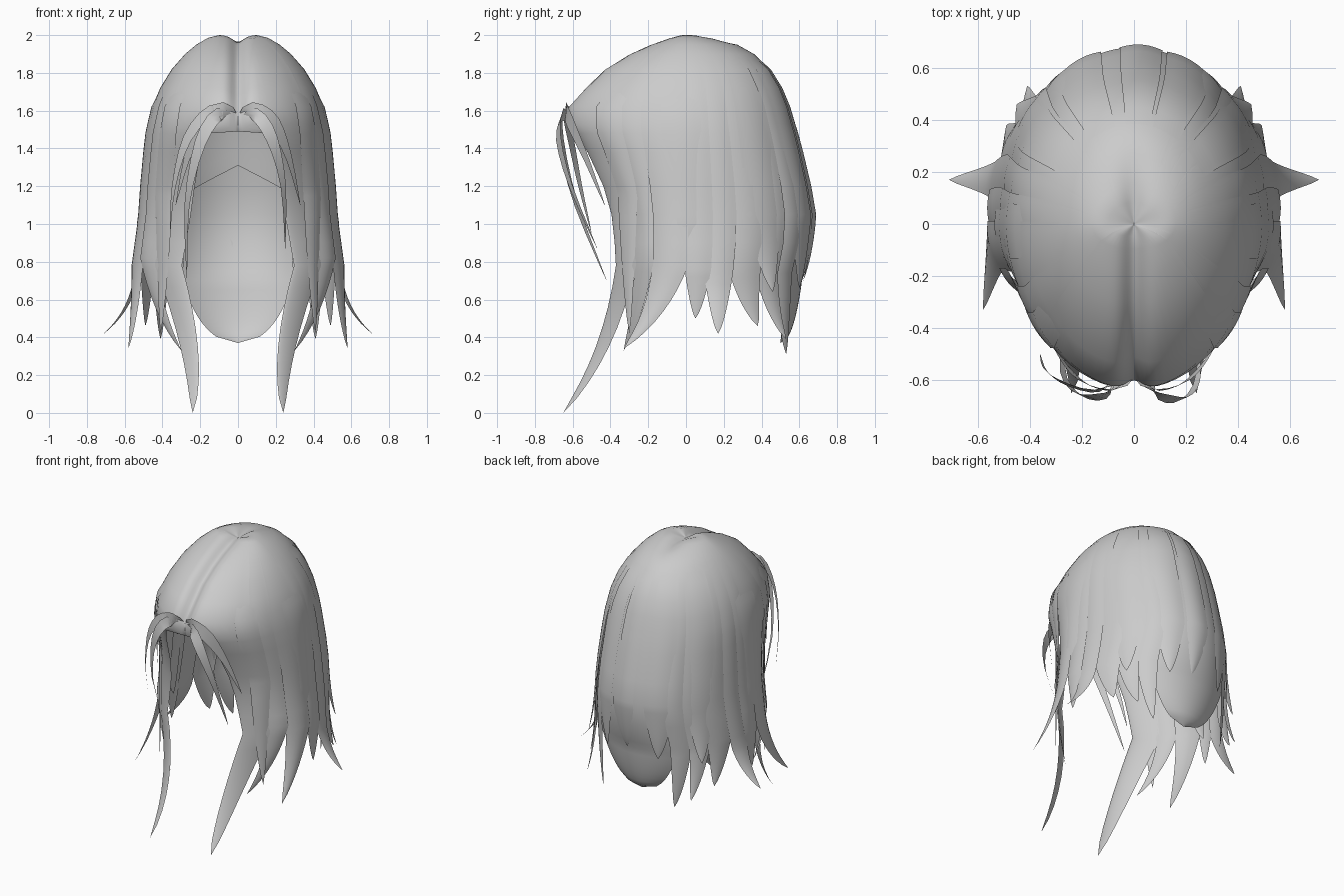
import bpy, math
from mathutils import Vector

if "Cube" in bpy.data.objects:
    bpy.data.objects.remove(bpy.data.objects["Cube"])

hair = bpy.data.materials.new("hair_grey")
hair.diffuse_color = (0.6, 0.6, 0.6, 1)
hair.use_nodes = True
hair.node_tree.nodes["Principled BSDF"].inputs["Base Color"].default_value = hair.diffuse_color

# Rows of the hair volume: height, side radius, front radius, back radius, face opening angle
ROWS = [
    (2.0, 0, 0, 0, 0), (2.0, .10, .05, .08, 0), (1.985, .16, .10, .15, 0),
    (1.95, .22, .20, .27, 0), (1.90, .28, .31, .36, 0), (1.82, .35, .44, .44, 0),
    (1.72, .41, .54, .50, 0), (1.62, .45, .63, .54, 0), (1.53, .47, .63, .565, 0),
    (1.48, .48, .62, .58, 19), (1.38, .49, .57, .605, 24), (1.2, .505, .49, .645, 27),
    (1.05, .515, .45, .67, 29), (.9, .535, .44, .66, 31), (.75, .555, .44, .625, 33),
    (.6, .58, .45, .57, 35), (.3, .60, .48, .5, 35),
]


def row_at(z):
    for a, b in zip(ROWS, ROWS[1:]):
        if a[0] >= z >= b[0] and a[0] > b[0]:
            t = (a[0] - z) / (a[0] - b[0])
            return tuple(p + (q - p) * t for p, q in zip(a, b))
    return ROWS[-1]


def surface(row, deg, puff=0.0):
    """Point on the hair volume; 0 degrees is the front, 180 the back."""
    z, w, f, b, _ = row
    a = math.radians(deg)
    x = w * math.sin(a) * (1 + puff)
    c = math.cos(a)
    y = -(f if c > 0 else b) * c * (1 + puff)
    if z > 1.4:  # centre parting groove
        g = math.exp(-(x / .045) ** 2) * max(0, min(1, (.25 - y) / .2))
        z -= .04 * g
        y += .03 * g * min(1, abs(y) * 2)
    return Vector((x, y, z))


def sheet(name, grid, side=1):
    """Mesh from a grid of points, mirrored when side is -1."""
    n = len(grid[0])
    verts = [(p.x * side, p.y, p.z) for r in grid for p in r]
    faces = []
    for i in range(len(grid) - 1):
        for j in range(n - 1):
            q = [i * n + j, (i + 1) * n + j, (i + 1) * n + j + 1, i * n + j + 1]
            faces.append(q if side > 0 else q[::-1])
    me = bpy.data.meshes.new(name)
    me.from_pydata(verts, [], faces)
    me.materials.append(hair)
    me.shade_smooth()
    ob = bpy.data.objects.new(name, me)
    bpy.context.collection.objects.link(ob)
    return ob


def lock(name, a0, a1, notch, tip, power=.75, cols=7, top=2.1, lift=0.0, tilt=0.0,
         front=False, side=1):
    """A lock that follows the volume down to the notch, then tapers to its tip."""
    tip = Vector(tip)
    rows = [r for r in ROWS if notch + .02 < r[0] <= top] + [row_at(notch)]
    grid = []
    for k, r in enumerate(rows):
        line = []
        for j in range(cols):
            u = j / (cols - 1)
            start = r[4] if front else a0
            ang = start + (a1 - start) * (u * u if front else u)
            puff = (.012 * math.sin(math.pi * u) + tilt * u) * max(0, min(1, (1.85 - r[0]) / .6))
            if lift and k == 0:
                puff = -.01
            line.append(surface(r, ang, puff + (lift if k else 0)))
        grid.append(line)
    base = grid[-1]
    mid = (base[0] + base[-1]) / 2
    bend = mid.lerp(tip, .25)
    if front:
        bend.x = mid.x + (tip.x - mid.x) * 1.2
    bend.z = mid.z + (tip.z - mid.z) * .6
    for k in range(1, 9):
        s = k / 8
        c = mid * (1 - s) ** 2 + bend * 2 * s * (1 - s) + tip * s * s
        grid.append([c + (p - mid) * (1 - s) ** power for p in base])
    return sheet(name, grid, side)


def ribbon(name, pts, width):
    """A loose thin strand along a path, narrowing to its end."""
    pts = [Vector(p) for p in pts]
    path = []
    for i in range(len(pts) - 1):  # smooth the path
        p0, p1, p2 = pts[max(i - 1, 0)], pts[i], pts[i + 1]
        p3 = pts[min(i + 2, len(pts) - 1)]
        for k in range(3):
            t = k / 3
            path.append(.5 * (2 * p1 + (p2 - p0) * t + (2 * p0 - 5 * p1 + 4 * p2 - p3) * t * t
                              + (3 * p1 - p0 - 3 * p2 + p3) * t ** 3))
    path.append(pts[-1])
    grid = []
    for i, p in enumerate(path):
        d = path[min(i + 1, len(path) - 1)] - path[max(i - 1, 0)]
        across = d.cross(Vector((p.x * 1.6, p.y, 0))).normalized()
        t = i / (len(path) - 1)
        h = width * min(1, .4 + 3 * t) * min(1, 1.8 * (1 - t) + .02)
        grid.append([p - across * h, p, p + across * h])
    return sheet(name, grid)


# Side locks: start angle, end angle, notch height, tip
LOCKS = [
    (52, 68, .82, (.30, -.33, .33)),
    (66, 91, .78, (.58, -.33, .34)),
    (89, 102, .76, (.56, .05, .50)),
    (100, 113, .68, (.71, .17, .42)),
    (111, 128, .76, (.49, .38, .46)),
    (126, 140, .74, (.41, .53, .39)),
    (138, 152, .74, (.28, .53, .31)),
]
for side, word in ((1, "right"), (-1, "left")):
    lock(f"front_lock_{word}", 0, 53, .78, (.24, -.65, 0), power=.62, cols=14, front=True, side=side)
    for i, (a0, a1, notch, tip) in enumerate(LOCKS):
        lock(f"side_lock_{word}_{i + 1}", a0, a1, notch, tip, tilt=.022, side=side)
    # Overlapping outer layers
    lock(f"temple_layer_{word}", 42, 58, 1.15, (.41, -.30, .42), top=1.75, lift=.018, side=side)
    lock(f"ear_layer_{word}", 78, 98, 1.0, (.545, .05, .68), top=1.72, lift=.015, side=side)
    lock(f"rear_layer_{word}", 118, 138, 1.05, (.45, .46, .64), top=1.93, lift=.018, side=side)
    lock(f"nape_layer_{word}", 146, 166, 1.0, (.20, .60, .66), top=1.93, lift=.018, side=side)

# Rounded back panel and its centre layer
lock("back_panel", 148, 212, .70, (0, .50, .37), power=.45, cols=17)
lock("back_centre_layer", 168, 186, 1.0, (.03, .62, .70), top=1.93, lift=.018)

# Inner scalp lining with a peaked hem
lining = []
for k in range(9):
    line = []
    for j in range(17):
        a = 90 + 180 * j / 16
        hem = 1.31 - .17 * min(1, abs(a - 180) / 40)
        p = surface(row_at(1.9 + (hem - 1.9) * k / 8), a, -.05)
        line.append(p)
    lining.append(line)
sheet("scalp_lining", lining)

# Loose fringe strands
for s, word in ((1, "right"), (-1, "left")):
    ribbon(f"fringe_sweep_{word}", [(.01 * s, -.57, 1.54), (.08 * s, -.635, 1.60), (.19 * s, -.61, 1.53),
                                    (.27 * s, -.53, 1.35), (.33 * s, -.43, 1.1)], .045)
ribbon("fringe_wisp_right", [(.01, -.56, 1.51), (.09, -.65, 1.58), (.18, -.675, 1.45),
                             (.24, -.61, 1.2), (.25, -.47, .87)], .036)
ribbon("fringe_wisp_left", [(-.01, -.56, 1.51), (-.10, -.65, 1.58), (-.20, -.66, 1.43),
                            (-.27, -.58, 1.1), (-.27, -.42, .70)], .036)
ribbon("fringe_wisp_outer", [(-.02, -.57, 1.56), (-.14, -.64, 1.60), (-.27, -.61, 1.45),
                             (-.34, -.56, 1.2), (-.36, -.50, .95)], .03)
